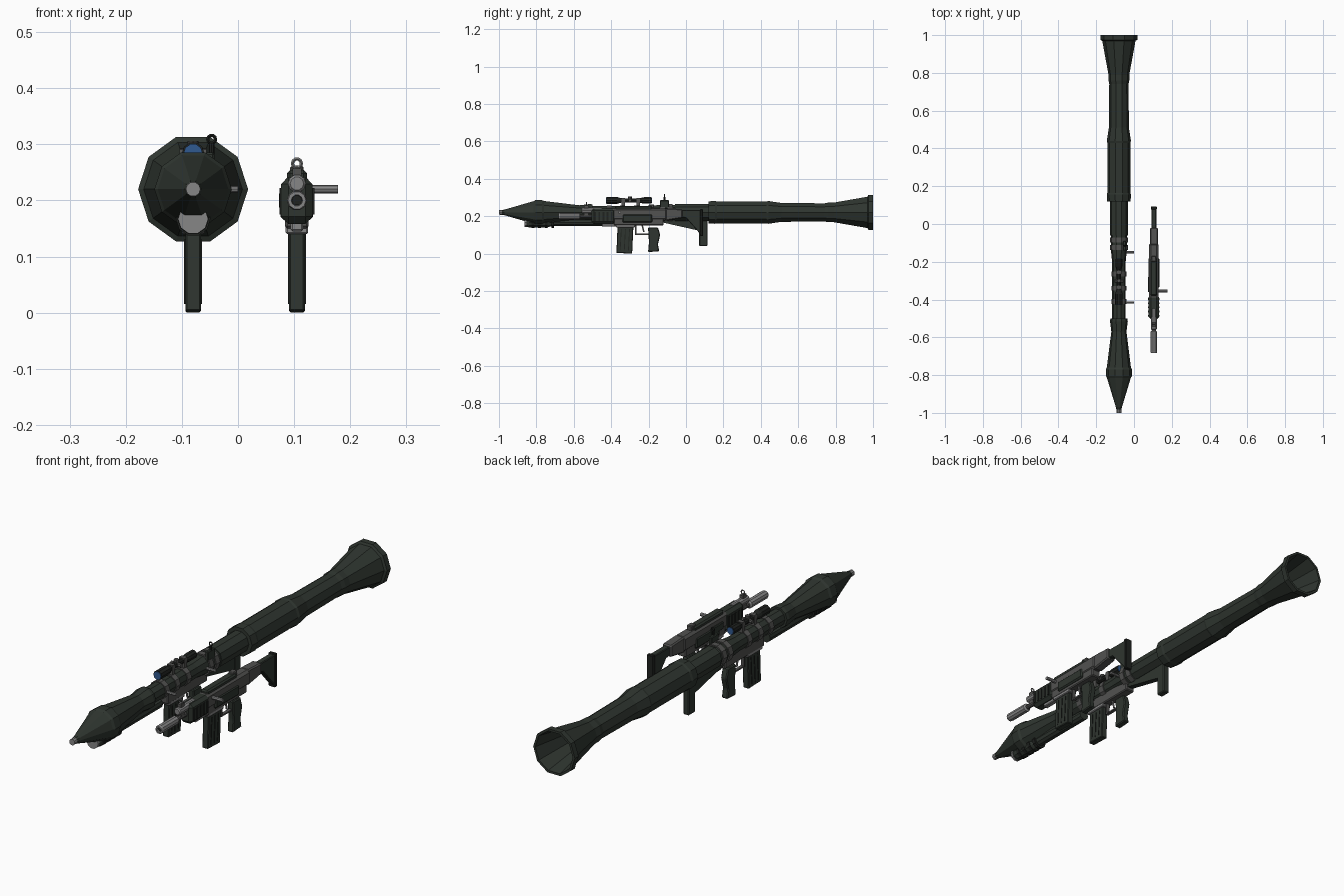
import bpy, bmesh, math
from mathutils import Vector

if "Cube" in bpy.data.objects:
    bpy.data.objects.remove(bpy.data.objects["Cube"])


def material(name, rgb):
    m = bpy.data.materials.new(name)
    m.diffuse_color = (*rgb, 1)
    m.use_nodes = True
    m.node_tree.nodes["Principled BSDF"].inputs["Base Color"].default_value = m.diffuse_color
    return m


GREEN = material("dark green", (0.028, 0.036, 0.029))
BLACK = material("near black", (0.014, 0.016, 0.014))
GREY = material("gunmetal grey", (0.085, 0.085, 0.082))
LIGHT = material("light grey steel", (0.24, 0.24, 0.24))
BLUE = material("lens blue", (0.03, 0.10, 0.28))


def finish(bm, name, mat):
    bmesh.ops.recalc_face_normals(bm, faces=bm.faces)
    me = bpy.data.meshes.new(name)
    bm.to_mesh(me)
    bm.free()
    me.materials.append(mat)
    ob = bpy.data.objects.new(name, me)
    bpy.context.collection.objects.link(ob)
    return ob


def lathe(name, profile, x, z, mat, n=10):
    """Turned part along y from (y, radius) points, capped at both ends."""
    bm = bmesh.new()
    rings = [[bm.verts.new((x + r * math.cos(2 * math.pi * i / n), y,
                            z + r * math.sin(2 * math.pi * i / n)))
              for i in range(n)] for y, r in profile]
    for a, b in zip(rings, rings[1:]):
        for i in range(n):
            j = (i + 1) % n
            bm.faces.new((a[i], a[j], b[j], b[i]))
    bm.faces.new(rings[0])
    bm.faces.new(rings[-1])
    return finish(bm, name, mat)


def slab(name, pts, x, width, mat, bevel=0.0):
    """Side outline in (y, z) extruded across x."""
    bm = bmesh.new()
    a = [bm.verts.new((x - width / 2, y, z)) for y, z in pts]
    b = [bm.verts.new((x + width / 2, y, z)) for y, z in pts]
    bm.faces.new(a)
    bm.faces.new(b)
    for i in range(len(pts)):
        j = (i + 1) % len(pts)
        bm.faces.new((a[i], a[j], b[j], b[i]))
    if bevel:
        bmesh.ops.recalc_face_normals(bm, faces=bm.faces)
        bmesh.ops.bevel(bm, geom=bm.edges[:], offset=bevel, segments=1, affect='EDGES')
    return finish(bm, name, mat)


def box(name, x, y0, y1, z0, z1, width, mat, bevel=0.0):
    return slab(name, [(y0, z0), (y1, z0), (y1, z1), (y0, z1)], x, width, mat, bevel)


def rod(name, p, q, r, mat, n=8):
    p, q = Vector(p), Vector(q)
    bm = bmesh.new()
    bmesh.ops.create_cone(bm, cap_ends=True, segments=n, radius1=r, radius2=r,
                          depth=(q - p).length)
    rot = (q - p).to_track_quat('Z', 'Y').to_matrix()
    for v in bm.verts:
        v.co = rot @ v.co + (p + q) / 2
    return finish(bm, name, mat)


def sight_ring(name, x, y, z, r, mat):
    bpy.ops.mesh.primitive_torus_add(major_segments=10, minor_segments=4, major_radius=r,
                                     minor_radius=0.003, location=(x, y, z),
                                     rotation=(math.pi / 2, 0, 0))
    bpy.context.object.name = name
    bpy.context.object.data.materials.append(mat)


L, R = -0.08, 0.105   # centre lines of launcher and rifle
Z = 0.22

# lower controls shared by both weapons
for who, x in (("launcher", L), ("rifle", R)):
    slab(who + "_magazine", [(-0.372, 0.003), (-0.288, 0), (-0.28, 0.17), (-0.365, 0.17)],
         x, 0.028, GREEN, 0.003)
    for k in range(3):
        y = -0.35 + k * 0.022
        slab(who + "_magazine_rib", [(y - 0.004, 0.015), (y, 0.015), (y + 0.006, 0.13),
                                     (y + 0.002, 0.13)], x, 0.032, BLACK)
    slab(who + "_grip", [(-0.203, 0.14), (-0.15, 0.14), (-0.138, 0.10), (-0.15, 0.05),
                         (-0.143, 0.012), (-0.203, 0.008), (-0.198, 0.06)],
         x, 0.028, GREEN, 0.004)
    box(who + "_magazine_collar", x, -0.375, -0.272, 0.14, 0.156, 0.04, LIGHT, 0.003)
    box(who + "_lower_receiver", x, -0.385, -0.12, 0.15, 0.2, 0.042, GREY, 0.004)
    # trigger guard and trigger
    box(who + "_guard_bottom", x, -0.272, -0.2, 0.1, 0.106, 0.014, GREY)
    slab(who + "_guard_front", [(-0.272, 0.1), (-0.264, 0.1), (-0.264, 0.15), (-0.272, 0.15)],
         x, 0.014, GREY)
    rod(who + "_trigger", (x, -0.225, 0.115), (x, -0.235, 0.155), 0.004, LIGHT, 6)

# launcher tube with hollow rear flare
lathe("launcher_tube", [(-0.06, 0.047), (0.12, 0.047), (0.12, 0.062), (0.155, 0.064),
                        (0.165, 0.061), (0.43, 0.061), (0.44, 0.064), (0.51, 0.053),
                        (0.74, 0.051), (0.76, 0.055), (0.79, 0.055), (0.97, 0.088),
                        (0.975, 0.098), (1.0, 0.098), (1.0, 0.088), (0.77, 0.044),
                        (0.6, 0.035)], L, Z, GREEN)
lathe("launcher_front_tube", [(-0.53, 0.036), (-0.2, 0.036), (-0.13, 0.043), (-0.05, 0.043)],
      L, Z, GREEN)
for y, r in ((-0.125, 0.048), (-0.085, 0.048), (-0.265, 0.04), (-0.34, 0.04), (-0.41, 0.04)):
    lathe("launcher_band", [(y - 0.013, r), (y + 0.013, r)], L, Z, GREY)

# rocket warhead
lathe("warhead", [(-0.985, 0.013), (-0.97, 0.016), (-0.815, 0.063), (-0.805, 0.069),
                  (-0.77, 0.069), (-0.76, 0.064), (-0.57, 0.04), (-0.515, 0.047),
                  (-0.5, 0.045), (-0.5, 0.03)], L, Z, GREEN)
lathe("warhead_fuse", [(-1.0, 0.013), (-0.965, 0.014)], L, Z, LIGHT)

# tube under the warhead
lathe("under_tube", [(-0.855, 0.024), (-0.84, 0.028), (-0.74, 0.028), (-0.72, 0.022),
                     (-0.42, 0.022)], L, 0.167, GREEN)
lathe("under_tube_muzzle", [(-0.863, 0.022), (-0.863, 0.027), (-0.853, 0.027), (-0.853, 0.014)],
      L, 0.167, LIGHT)
for k in range(4):
    lathe("under_tube_rib", [(-0.825 + k * 0.035, 0.031), (-0.81 + k * 0.035, 0.031)],
          L, 0.167, BLACK)

# launcher rear handle and brace
box("rear_handle", L, 0.07, 0.115, 0.04, 0.2, 0.028, GREEN, 0.004)
slab("rear_handle_brace", [(-0.12, 0.2), (-0.12, 0.165), (0.08, 0.12), (0.08, 0.2)],
     L, 0.026, GREEN)
for y in (-0.15, -0.415):
    rod("launcher_side_pin", (L, y, Z), (0.0, y, Z), 0.006, LIGHT)

# telescopic sight
lathe("scope_body", [(-0.425, 0.015), (-0.425, 0.02), (-0.37, 0.02), (-0.345, 0.012),
                     (-0.25, 0.012), (-0.225, 0.018), (-0.185, 0.018), (-0.185, 0.013)],
      L, 0.284, BLACK)
lathe("scope_front_lens", [(-0.428, 0.017), (-0.42, 0.017)], L, 0.284, BLUE)
lathe("scope_rear_lens", [(-0.19, 0.015), (-0.182, 0.015)], L, 0.284, BLUE)
rod("scope_knob_top", (L, -0.3, 0.284), (L, -0.3, 0.306), 0.01, GREY)
rod("scope_knob_side", (L - 0.024, -0.3, 0.284), (L + 0.024, -0.3, 0.284), 0.009, GREY)
for y in (-0.335, -0.255):
    box("scope_mount", L, y - 0.009, y + 0.009, 0.245, 0.298, 0.026, GREY)
# flip-up side sight
rod("launcher_sight_post", (-0.047, -0.115, 0.25), (-0.047, -0.115, 0.302), 0.005, BLACK)
sight_ring("launcher_sight_ring", -0.047, -0.115, 0.309, 0.007, BLACK)
box("launcher_sight_base", -0.05, -0.14, -0.09, 0.24, 0.285, 0.016, GREEN, 0.003)

# rifle receiver and handguard
box("rifle_receiver", R, -0.4, -0.1, 0.178, 0.242, 0.05, GREY, 0.01)
box("rifle_top_cover", R, -0.38, -0.18, 0.215, 0.254, 0.036, GREEN, 0.006)
box("rifle_side_panel", R, -0.34, -0.18, 0.165, 0.21, 0.058, GREEN, 0.006)
box("rifle_handguard", R, -0.505, -0.375, 0.158, 0.242, 0.056, GREEN, 0.013)
for k in range(5):
    y = -0.49 + k * 0.022
    box("handguard_rib", R, y, y + 0.009, 0.175, 0.222, 0.062, BLACK)
slab("rifle_rear_taper", [(-0.11, 0.175), (-0.11, 0.242), (-0.02, 0.238), (-0.02, 0.19)],
     R, 0.042, GREY, 0.005)
lathe("rifle_gas_tube", [(-0.56, 0.012), (-0.555, 0.016), (-0.45, 0.016)], R, 0.23, LIGHT)
# bolt handle
rod("bolt_handle", (R, -0.355, Z), (0.178, -0.355, Z), 0.0075, LIGHT)
box("left_latch", R - 0.026, -0.36, -0.28, 0.185, 0.215, 0.012, GREEN, 0.003)

# rifle barrel and hollow muzzle
lathe("rifle_barrel", [(-0.6, 0.01), (-0.45, 0.011)], R, 0.2, GREY)
lathe("rifle_muzzle", [(-0.67, 0.009), (-0.682, 0.01), (-0.682, 0.016), (-0.675, 0.018),
                       (-0.57, 0.018), (-0.565, 0.011)], R, 0.2, LIGHT)
lathe("muzzle_bore", [(-0.673, 0.009), (-0.665, 0.009)], R, 0.2, BLACK)
box("barrel_lug", R, -0.45, -0.36, 0.145, 0.162, 0.022, LIGHT, 0.003)

# rifle sights
box("front_sight_base", R, -0.545, -0.52, 0.2, 0.257, 0.016, GREY)
sight_ring("front_sight_ring", R, -0.532, 0.266, 0.008, LIGHT)
box("rear_sight", R, -0.2, -0.17, 0.24, 0.262, 0.024, GREY, 0.003)

# rifle stock
slab("rifle_stock", [(-0.04, 0.232), (-0.04, 0.195), (0.0, 0.19), (0.08, 0.1), (0.08, 0.232)],
     R, 0.026, GREEN, 0.003)
box("rifle_butt_plate", R, 0.076, 0.092, 0.094, 0.237, 0.032, BLACK, 0.003)
